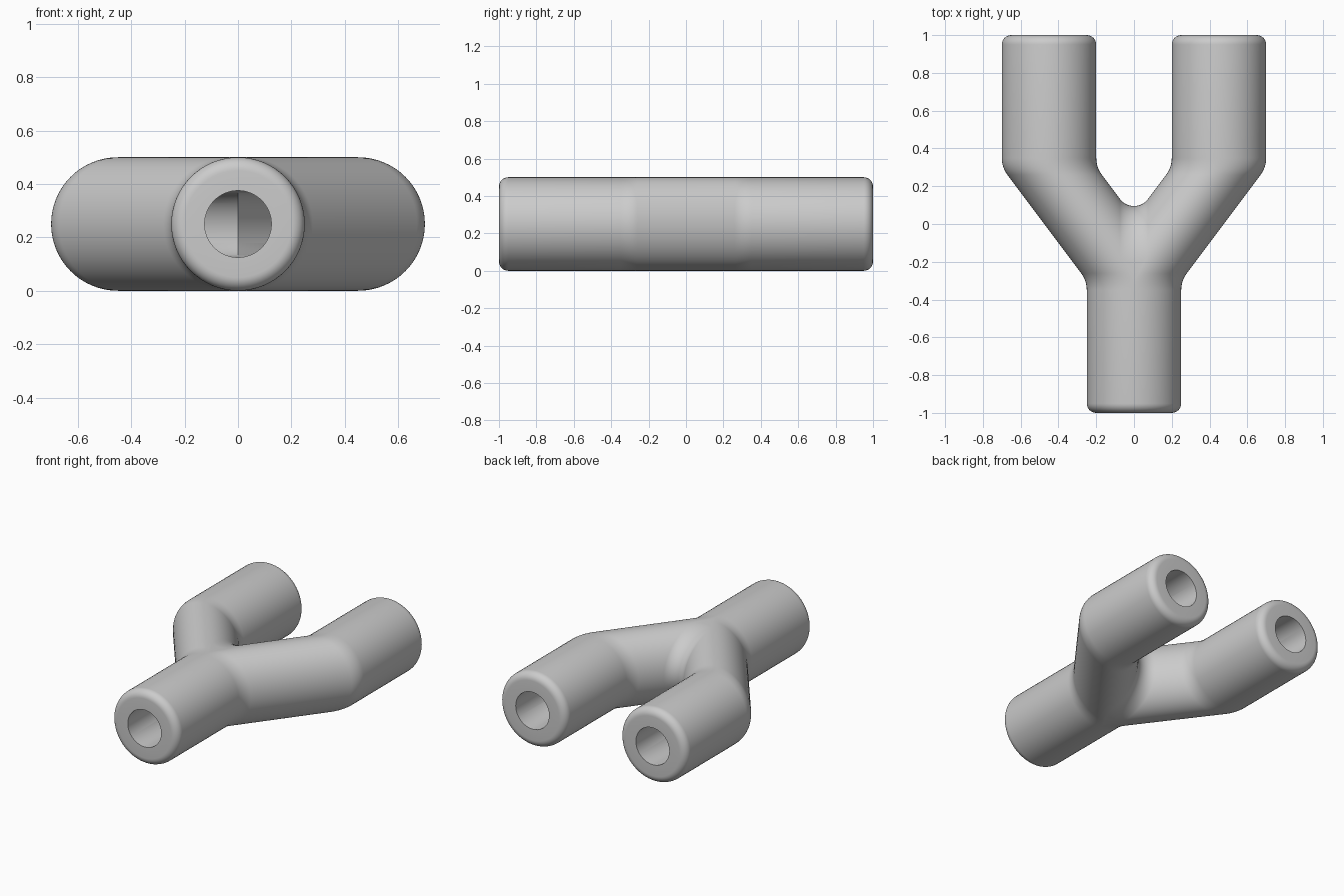
import bpy, bmesh, math
from mathutils import Vector

cube = bpy.data.objects.get("Cube")
if cube:
    bpy.data.objects.remove(cube)

OUTER, BORE, RIM = 0.25, 0.125, 0.05
SPREAD, BEND, END = 0.45, 0.3, 1.0
BEND_FILLET, CROTCH_FILLET = 0.15, 0.093
HALF_STEPS, ARC = 32, 8


def fillet(before, corner, after, radius, steps=ARC):
    """Points of a round that replaces the corner of a flat path."""
    if not radius:
        return [corner.copy() for _ in range(steps + 1)]
    a, b = (before - corner).normalized(), (after - corner).normalized()
    half = a.angle(b) / 2
    centre = corner + (a + b).normalized() * radius / math.sin(half)
    start = corner + a * radius / math.tan(half) - centre
    stop = corner + b * radius / math.tan(half) - centre
    arc = [start.lerp(stop, i / steps) for i in range(steps + 1)]
    return [centre + p.normalized() * radius for p in arc]


def strip(angle, radius, rim, bend_fillet, crotch_fillet):
    """One lengthwise line of the half pipe, from stem mouth to branch mouth."""
    c, s = math.cos(angle), math.sin(angle)
    x, z = radius * c, OUTER + radius * s
    low, high = Vector((x, -BEND)), Vector((SPREAD + x, BEND))
    top = Vector((SPREAD + x, END))

    # rounded mouth, from the bore edge out to the pipe wall
    mouth = [(BORE, END)]
    if rim:
        for i in range(ARC + 1):
            t = math.pi / 2 * i / ARC
            mouth.append((radius - rim + rim * math.sin(t), END - rim + rim * math.cos(t)))

    if c > -1e-6:
        points = [Vector((r * c, -y, OUTER + r * s)) for r, y in mouth]
        path = fillet(Vector((x, -END)), low, high, bend_fillet)
    else:
        # inner lines begin at the fork, on the plane of symmetry
        apex = low.lerp(high, -x / SPREAD)
        mirrored = Vector((-high.x, high.y))
        path = fillet(mirrored, apex, high, crotch_fillet, 2 * ARC)[ARC:]
        path[0].x = 0
        points = [Vector((0, path[0].y, z)) for _ in mouth]
    path += fillet(low, high, top, bend_fillet)
    points += [Vector((p.x, p.y, z)) for p in path]
    points += [Vector((SPREAD + r * c, y, OUTER + r * s)) for r, y in reversed(mouth)]
    return points


def add_half_pipe(bm, radius, rim, bend_fillet, crotch_fillet):
    count = 2 * HALF_STEPS
    rows = []
    for i in range(count):
        pts = strip(math.pi * (i / HALF_STEPS - 0.5), radius, rim, bend_fillet, crotch_fillet)
        rows.append([bm.verts.new(p) for p in pts])
    for i in range(count):
        a, b = rows[i], rows[(i + 1) % count]
        for j in range(len(a) - 1):
            quad = [a[j], b[j], b[j + 1], a[j + 1]]
            if any(abs(v.co.x) > 1e-5 for v in quad):
                bm.faces.new(quad)


# Forked pipe: outer wall with rounded mouths, then the bore
bm = bmesh.new()
add_half_pipe(bm, OUTER, RIM, BEND_FILLET, CROTCH_FILLET)
add_half_pipe(bm, BORE, 0, 0, 0)
bmesh.ops.remove_doubles(bm, verts=bm.verts, dist=1e-5)
bmesh.ops.mirror(bm, geom=bm.verts[:] + bm.edges[:] + bm.faces[:], axis='X', merge_dist=1e-5)
bmesh.ops.remove_doubles(bm, verts=bm.verts, dist=1e-5)
bmesh.ops.delete(bm, geom=[v for v in bm.verts if not v.link_faces], context='VERTS')
bmesh.ops.recalc_face_normals(bm, faces=bm.faces)
mesh = bpy.data.meshes.new("forked_pipe")
bm.to_mesh(mesh)
bm.free()
pipe = bpy.data.objects.new("forked_pipe", mesh)
bpy.context.collection.objects.link(pipe)

# Plain grey
grey = bpy.data.materials.new("plain_grey")
grey.use_nodes = True
colour = (0.6, 0.6, 0.6, 1)
grey.diffuse_color = colour
grey.node_tree.nodes["Principled BSDF"].inputs["Base Color"].default_value = colour
mesh.materials.append(grey)

bpy.context.view_layer.objects.active = pipe
pipe.select_set(True)
bpy.ops.object.shade_smooth_by_angle(angle=math.radians(30))
